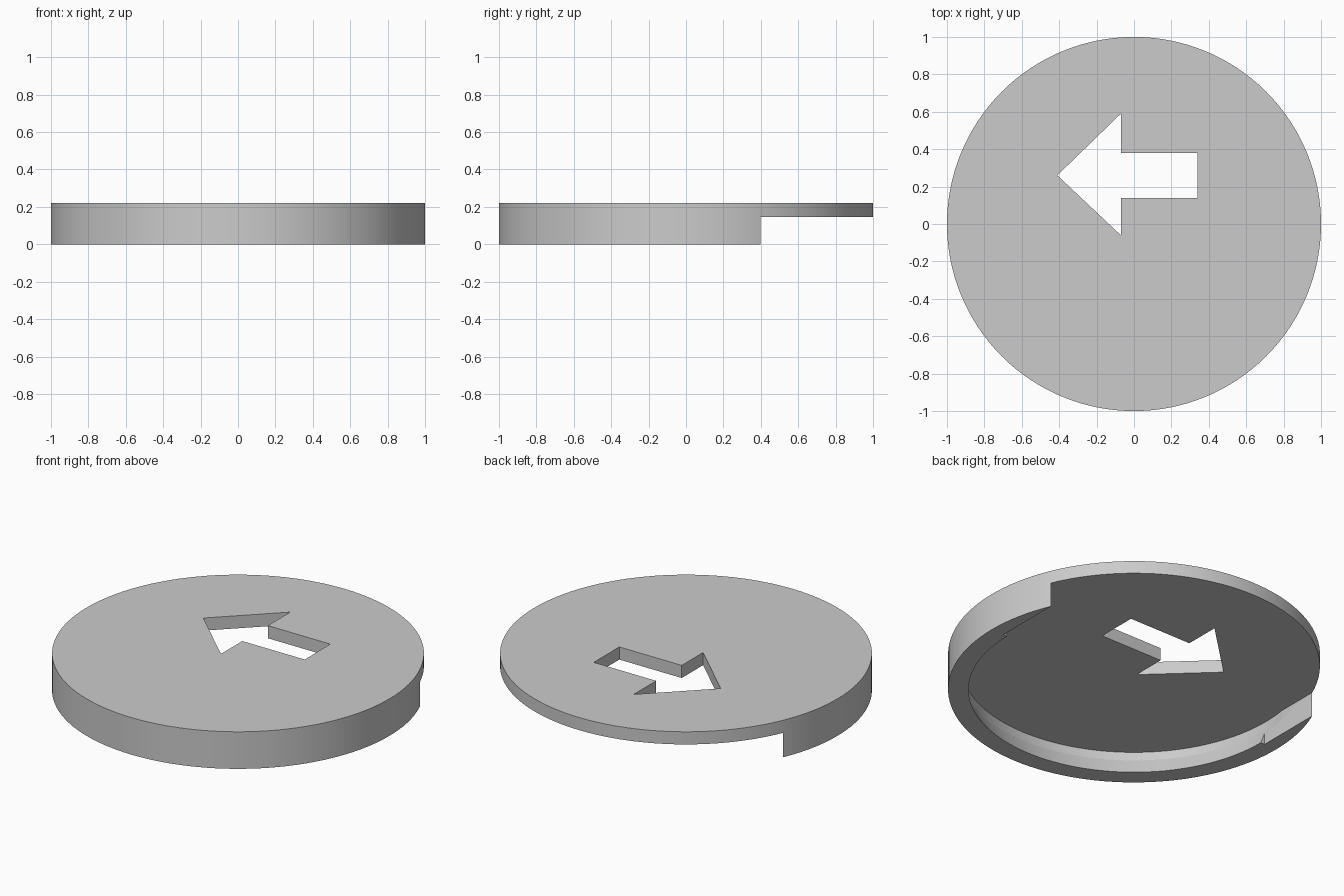
import bpy, bmesh, math

cube = bpy.data.objects.get("Cube")
if cube:
    bpy.data.objects.remove(cube, do_unlink=True)

TOP, UNDER = 0.22, 0.145   # plate top and underside heights

grey = bpy.data.materials.new("light_grey")
grey.use_nodes = True
grey.diffuse_color = (0.6, 0.6, 0.6, 1)
grey.node_tree.nodes["Principled BSDF"].inputs["Base Color"].default_value = (0.6, 0.6, 0.6, 1)


def to_object(name, bm):
    bmesh.ops.recalc_face_normals(bm, faces=bm.faces)
    mesh = bpy.data.meshes.new(name)
    bm.to_mesh(mesh)
    bm.free()
    mesh.materials.append(grey)
    obj = bpy.data.objects.new(name, mesh)
    bpy.context.collection.objects.link(obj)
    return obj


def lathe(name, profile, steps=128):
    bm = bmesh.new()
    verts = [bm.verts.new((r, 0, z)) for r, z in profile]
    edges = [bm.edges.new(pair) for pair in zip(verts, verts[1:])]
    bmesh.ops.spin(bm, geom=verts + edges, cent=(0, 0, 0), axis=(0, 0, 1),
                   angle=math.tau, steps=steps, use_merge=True)
    bmesh.ops.remove_doubles(bm, verts=bm.verts, dist=1e-5)
    return to_object(name, bm)


def prism(name, outline, low, high):
    bm = bmesh.new()
    face = bm.faces.new([bm.verts.new((x, y, low)) for x, y in outline])
    ext = bmesh.ops.extrude_face_region(bm, geom=[face])
    moved = [v for v in ext["geom"] if isinstance(v, bmesh.types.BMVert)]
    bmesh.ops.translate(bm, verts=moved, vec=(0, 0, high - low))
    return to_object(name, bm)


# Round cap: flat plate with a hanging rim that has an inward snap lip
cap = lathe("round_cap", [(0, UNDER), (0.928, UNDER), (0.928, 0.095), (0.89, 0),
                          (1, 0), (1, TOP), (0, TOP)])

# Straight slide-in opening through the rear of the rim
opening = prism("rear_opening_cutter",
                [(-0.917, 0), (0.917, 0), (0.917, 1.2), (-0.917, 1.2)], -0.1, UNDER)

# Arrow window through the plate
arrow = prism("arrow_cutter",
              [(-0.41, 0.26), (-0.07, -0.06), (-0.07, 0.14), (0.34, 0.14),
               (0.34, 0.38), (-0.07, 0.38), (-0.07, 0.59)], 0.05, 0.4)

for cutter in (opening, arrow):
    mod = cap.modifiers.new(cutter.name, "BOOLEAN")
    mod.operation = "DIFFERENCE"
    mod.solver = "EXACT"
    mod.object = cutter

# Apply the cuts and drop the cutters
bpy.ops.object.select_all(action="DESELECT")
cap.select_set(True)
bpy.context.view_layer.objects.active = cap
for mod in list(cap.modifiers):
    bpy.ops.object.modifier_apply(modifier=mod.name)
for cutter in (opening, arrow):
    bpy.data.objects.remove(cutter, do_unlink=True)

bpy.ops.object.shade_smooth_by_angle(angle=math.radians(15))
